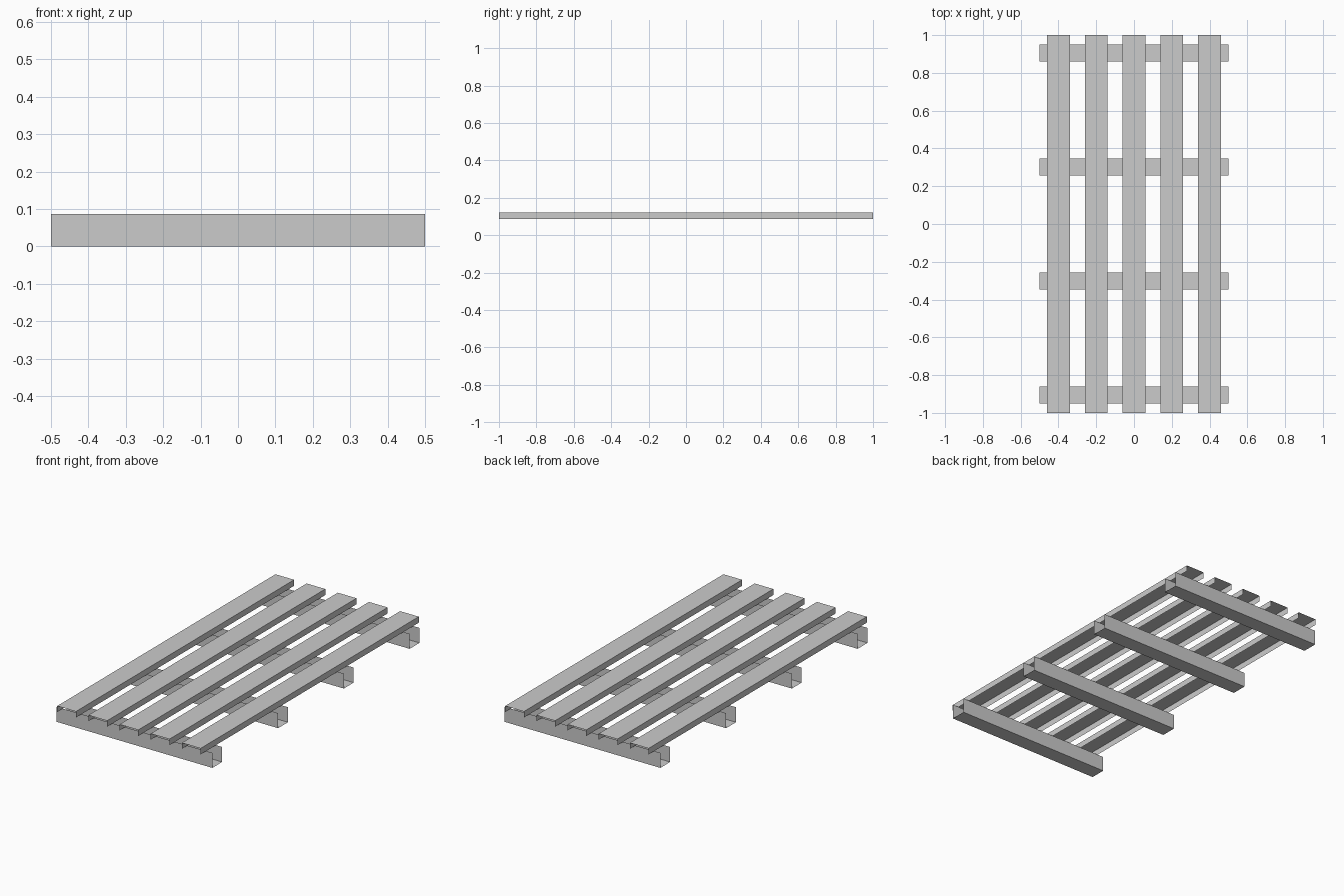
import bpy
import bmesh

if "Cube" in bpy.data.objects:
    bpy.data.objects.remove(bpy.data.objects["Cube"])

BEARER_H, TOP_Z = 0.087, 0.122


def channel(name, centre, size, open_dirs):
    """Box shell with the faces pointing along open_dirs (axis, sign) removed."""
    bm = bmesh.new()
    bmesh.ops.create_cube(bm, size=1)
    bm.normal_update()
    doomed = [f for f in bm.faces
              if any(f.normal[a] * s > 0.9 for a, s in open_dirs)]
    bmesh.ops.delete(bm, geom=doomed, context='FACES')
    bmesh.ops.scale(bm, vec=size, verts=bm.verts)
    bmesh.ops.translate(bm, vec=centre, verts=bm.verts)
    mesh = bpy.data.meshes.new(name)
    bm.to_mesh(mesh)
    bm.free()
    obj = bpy.data.objects.new(name, mesh)
    bpy.context.collection.objects.link(obj)
    return obj


# Cross bearers: U-channels, open on top and at both ends
for i, y in enumerate((-0.904, -0.301, 0.301, 0.904)):
    channel(f"bearer_{i + 1}", (0, y, BEARER_H / 2), (1.0, 0.09, BEARER_H),
            [(2, 1), (0, 1), (0, -1)])

# Deck slats: inverted channels, open underneath and at both ends
for i in range(5):
    channel(f"slat_{i + 1}", (-0.4 + 0.2 * i, 0, (BEARER_H + TOP_Z) / 2),
            (0.12, 2.0, TOP_Z - BEARER_H), [(2, -1), (1, 1), (1, -1)])
